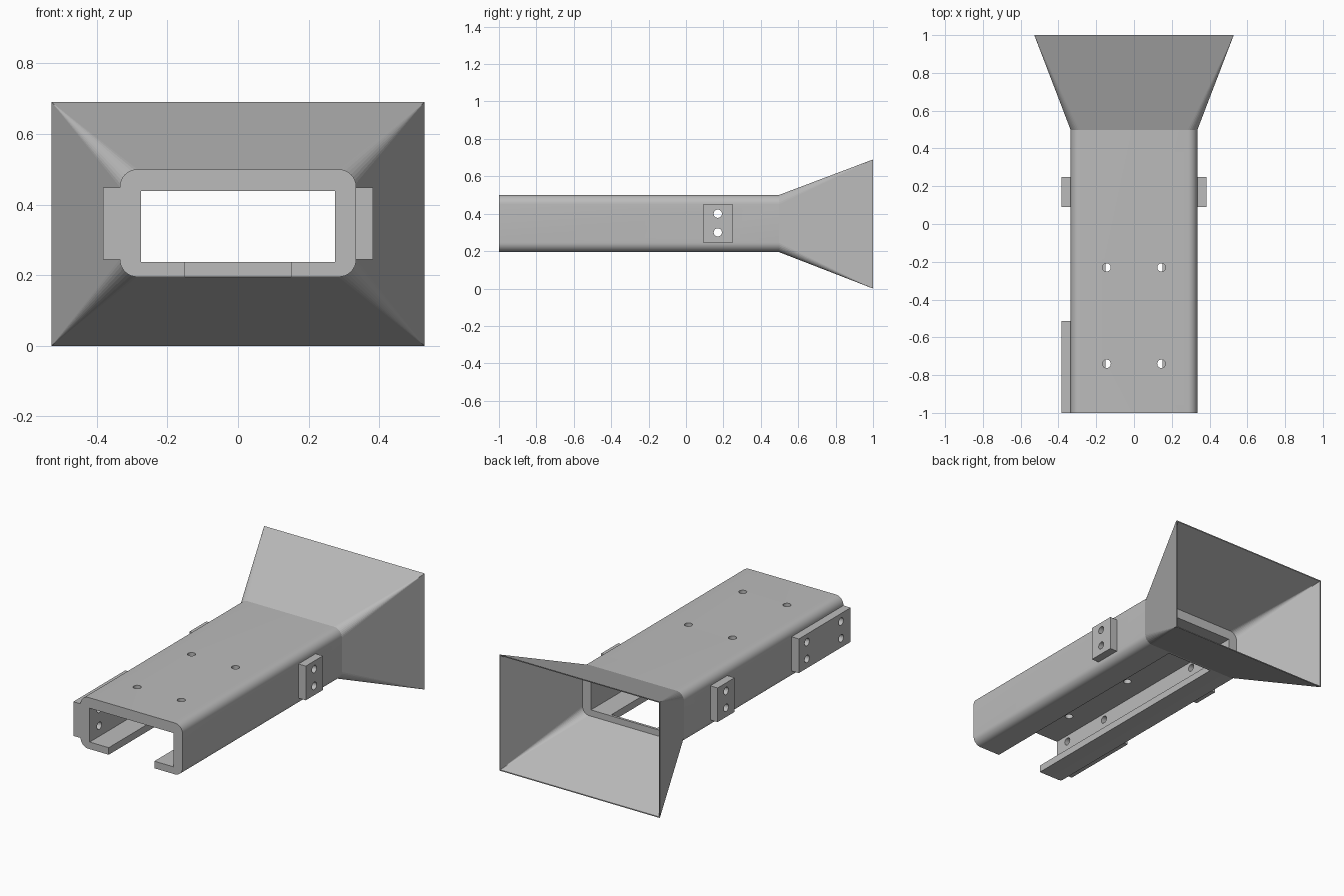
import bpy, bmesh, math

cube = bpy.data.objects.get("Cube")
if cube:
    bpy.data.objects.remove(cube, do_unlink=True)

grey = bpy.data.materials.new("plain_grey")
grey.use_nodes = True
colour = (0.5, 0.5, 0.5, 1)
grey.diffuse_color = colour
grey.node_tree.nodes["Principled BSDF"].inputs["Base Color"].default_value = colour

ZMID = 0.3475      # height of the tube axis
HALF_W, HALF_H = 0.335, 0.1525
FRONT, NECK, MOUTH = -1.0, 0.5, 1.0


def finish(name, bm):
    bmesh.ops.recalc_face_normals(bm, faces=bm.faces)
    mesh = bpy.data.meshes.new(name)
    bm.to_mesh(mesh)
    bm.free()
    mesh.materials.append(grey)
    obj = bpy.data.objects.new(name, mesh)
    bpy.context.collection.objects.link(obj)
    return obj


def box(name, x, y, z):
    bm = bmesh.new()
    bmesh.ops.create_cube(bm, size=1)
    for v in bm.verts:
        v.co = [lo + (c + 0.5) * (hi - lo) for c, (lo, hi) in zip(v.co, (x, y, z))]
    return finish(name, bm)


def drill(centre, axis, length, radius=0.022):
    bm = bmesh.new()
    bmesh.ops.create_cone(bm, cap_ends=True, segments=24, radius1=radius,
                          radius2=radius, depth=length)
    obj = finish("drill_cutter", bm)
    obj.location = centre
    if axis == "x":
        obj.rotation_euler.y = math.pi / 2
    return obj


def cut(target, cutters):
    for cutter in cutters:
        cutter.hide_render = True
        mod = target.modifiers.new("cut", "BOOLEAN")
        mod.operation = "DIFFERENCE"
        mod.solver = "EXACT"
        mod.object = cutter
    bpy.context.view_layer.update()
    graph = bpy.context.evaluated_depsgraph_get()
    mesh = bpy.data.meshes.new_from_object(target.evaluated_get(graph))
    target.modifiers.clear()
    target.data = mesh
    for cutter in cutters:
        bpy.data.objects.remove(cutter, do_unlink=True)


def rounded_corners(half_w, half_h, radius, steps=8):
    """Four lists of (x, z) points, one arc per corner."""
    corners = []
    for i, (sx, sz) in enumerate(((1, 1), (-1, 1), (-1, -1), (1, -1))):
        cx, cz = sx * (half_w - radius), ZMID + sz * (half_h - radius)
        angles = [(i + k / steps) * math.pi / 2 for k in range(steps + 1)]
        corners.append([(cx + radius * math.cos(a), cz + radius * math.sin(a))
                        for a in angles])
    return corners


# Rounded tube, hollowed out with a slot along its underside
bm = bmesh.new()
outline = [p for c in rounded_corners(HALF_W, HALF_H, 0.05) for p in c]
end = bm.faces.new([bm.verts.new((x, FRONT, z)) for x, z in outline])
grown = bmesh.ops.extrude_face_region(bm, geom=[end], use_keep_orig=True)
for v in grown["geom"]:
    if isinstance(v, bmesh.types.BMVert):
        v.co.y = NECK
tube = finish("tube_body", bm)

cutters = [box("bore_cutter", (-0.275, 0.275), (-1.1, 0.6), (0.237, 0.438)),
           box("slot_cutter", (-0.15, 0.15), (-1.1, 0.485), (0.1, 0.3))]
cutters += [drill((x, y, 0.48), "z", 0.2) for x in (-0.145, 0.145) for y in (-0.74, -0.23)]
cutters += [drill((0, 0.17, z), "x", 1) for z in (0.3, 0.4)]
cutters += [drill((-0.33, y, z), "x", 0.3) for y in (-0.91, -0.59) for z in (0.3, 0.4)]
cut(tube, cutters)

# Drilled mounting pads on the sides
pads = (("front_right_pad", -1, (FRONT, -0.513), (-0.91, -0.59)),
        ("rear_right_pad", -1, (0.09, 0.25), (0.17,)),
        ("rear_left_pad", 1, (0.09, 0.25), (0.17,)))
for name, side, y_range, hole_ys in pads:
    pad = box(name, sorted((side * 0.333, side * 0.383)), y_range, (0.245, 0.448))
    cut(pad, [drill((side * 0.36, y, z), "x", 0.2) for y in hole_ys for z in (0.3, 0.4)])

# Thin flared horn: rounded neck blending into a rectangular mouth
bm = bmesh.new()
rims = []
for inset in (0, 0.006):
    w, h = 0.528 - inset, 0.345 - inset
    arcs = [[bm.verts.new((x, NECK - 0.003, z)) for x, z in c]
            for c in rounded_corners(HALF_W - inset, HALF_H - inset, 0.05 - inset)]
    tips = [bm.verts.new((sx * w, MOUTH, 0.345 + sz * h))
            for sx, sz in ((1, 1), (-1, 1), (-1, -1), (1, -1))]
    for i, arc in enumerate(arcs):
        for a, b in zip(arc, arc[1:]):
            bm.faces.new((a, b, tips[i]))
        j = (i + 1) % 4
        bm.faces.new((arc[-1], arcs[j][0], tips[j], tips[i]))
    rims.append((tips, [v for arc in arcs for v in arc]))
for outer, inner in zip(*rims):
    n = len(outer)
    for i in range(n):
        j = (i + 1) % n
        bm.faces.new((outer[i], outer[j], inner[j], inner[i]))
horn = finish("flared_horn", bm)

# Smooth the rounded tube edges while keeping corners crisp
bpy.ops.object.select_all(action="DESELECT")
tube.select_set(True)
bpy.context.view_layer.objects.active = tube
bpy.ops.object.shade_smooth_by_angle(angle=math.radians(30))
